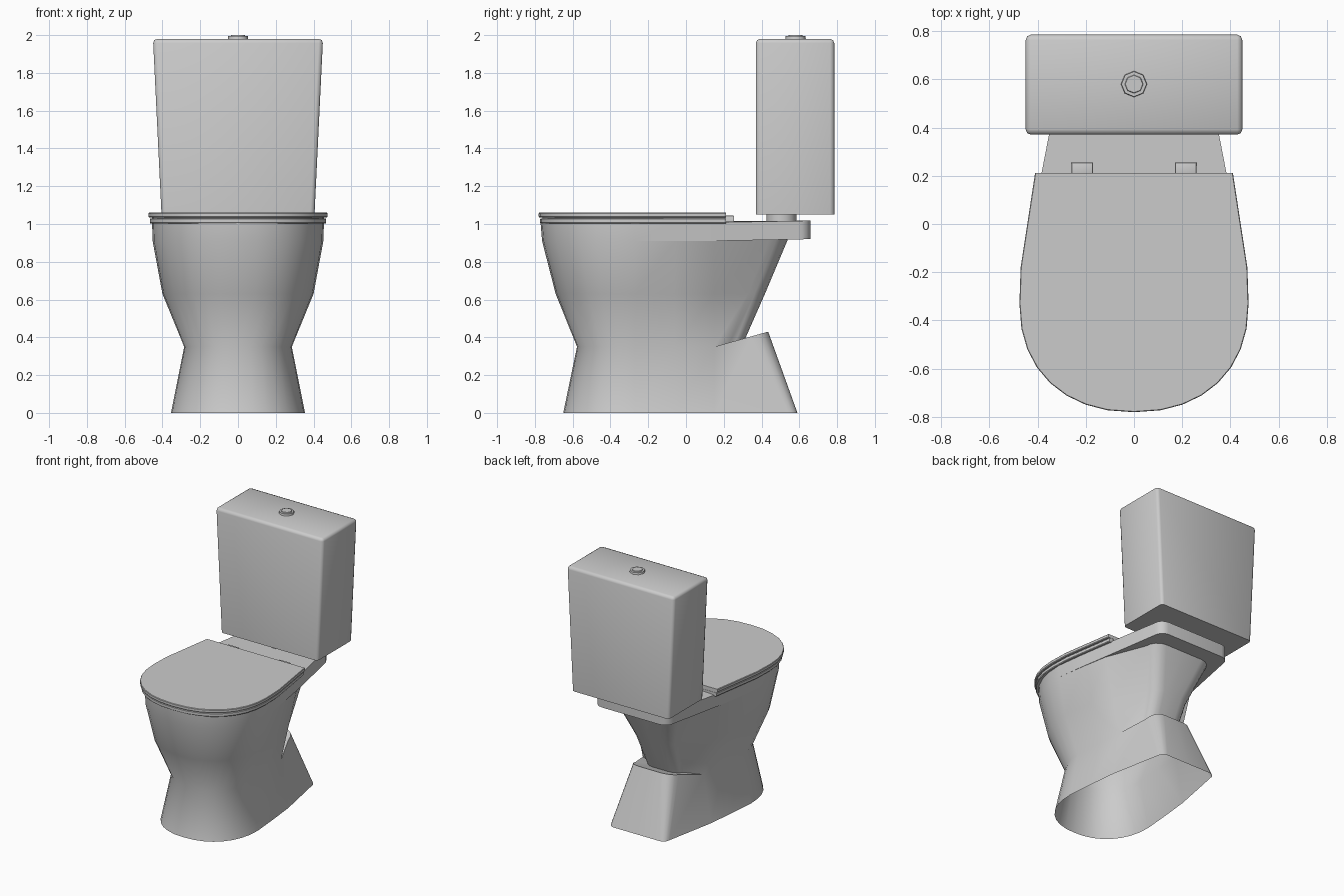
import bpy, bmesh, math
from mathutils import Matrix

if "Cube" in bpy.data.objects:
    bpy.data.objects.remove(bpy.data.objects["Cube"])


def finish(name, bm, angle=38):
    bmesh.ops.remove_doubles(bm, verts=bm.verts, dist=0.0005)
    bmesh.ops.recalc_face_normals(bm, faces=bm.faces)
    me = bpy.data.meshes.new(name)
    bm.to_mesh(me)
    bm.free()
    ob = bpy.data.objects.new(name, me)
    bpy.context.collection.objects.link(ob)
    bpy.ops.object.select_all(action='DESELECT')
    ob.select_set(True)
    bpy.context.view_layer.objects.active = ob
    bpy.ops.object.shade_smooth_by_angle(angle=math.radians(angle))
    return ob


def front_arc(w, yf, yc, n=9, p=0.9):
    pts = []
    for i in range(n):
        a = math.pi / 2 * i / (n - 1)
        pts.append((w * max(math.sin(a), 0) ** p,
                    yc - (yc - yf) * max(math.cos(a), 0) ** p))
    return pts


def mirror_ring(half):
    # half runs from the front centre round +x to the back centre
    return half + [(-p[0],) + tuple(p[1:]) for p in half[-2:0:-1]]


def loft(bm, rings, cap_start=False, cap_end=True):
    vs = [[bm.verts.new(p) for p in r] for r in rings]
    n = len(vs[0])
    for a, b in zip(vs, vs[1:]):
        for i in range(n):
            j = (i + 1) % n
            bm.faces.new((a[i], a[j], b[j], b[i]))
    if cap_start:
        bm.faces.new(vs[0])
    if cap_end:
        bm.faces.new(vs[-1])


def body_ring(w, yf, wm, wb, yb, r, zf, zb, yc=-0.27, ym=0.15):
    half = front_arc(w, yf, yc)
    half += [(w * 0.55 + wm * 0.45, (yc + ym) / 2), (wm, ym)]
    for i in range(5):
        a = math.pi / 2 * i / 4
        half.append((wb - r + r * math.cos(a), yb - r + r * math.sin(a)))
    half.append((0, yb))
    out = []
    for x, y in half:
        t = min(max((y - ym) / (yb - ym), 0), 1)
        out.append((x, y, zf + (zb - zf) * t))
    return mirror_ring(out)


# pedestal bowl with notched back and rear shelf, open underneath
bm = bmesh.new()
loft(bm, [
    body_ring(0.355, -0.650, 0.315, 0.240, 0.590, 0.05, 0.00, 0.00),
    body_ring(0.285, -0.577, 0.255, 0.180, 0.435, 0.09, 0.35, 0.43),
    body_ring(0.285, -0.577, 0.255, 0.140, 0.310, 0.08, 0.35, 0.385),
    body_ring(0.400, -0.690, 0.320, 0.165, 0.420, 0.09, 0.63, 0.635),
    body_ring(0.452, -0.762, 0.385, 0.260, 0.540, 0.10, 0.91, 0.92),
    body_ring(0.452, -0.762, 0.390, 0.310, 0.660, 0.07, 0.91, 0.92),
    body_ring(0.455, -0.770, 0.395, 0.310, 0.660, 0.07, 1.008, 1.018),
])
finish("pedestal_bowl", bm)

# seat and lid share one outline
for name, grow, z0, z1 in (("seat", -0.008, 1.002, 1.030), ("lid", 0.0, 1.034, 1.060)):
    def outline(z, d):
        half = front_arc(0.475 + d, -0.78 - d, -0.33)
        half += [(0.47 + d, -0.18), (0.41 + d, 0.212), (0, 0.212)]
        return mirror_ring([(x, y, z) for x, y in half])
    bm = bmesh.new()
    loft(bm, [outline(z0, grow - 0.004), outline(z0 + 0.005, grow),
              outline(z1 - 0.004, grow), outline(z1, grow - 0.003)], cap_start=True)
    finish(name, bm, 30)

# thin spacer between seat and lid
bm = bmesh.new()
half = front_arc(0.455, -0.76, -0.33) + [(0.45, -0.18), (0.395, 0.21), (0, 0.21)]
loft(bm, [mirror_ring([(x, y, z) for x, y in half]) for z in (1.028, 1.036)],
     cap_start=True)
finish("seat_spacer", bm, 30)


def box(bm, cx, cy, cz, sx, sy, sz):
    m = Matrix.Translation((cx, cy, cz)) @ Matrix.Diagonal((sx, sy, sz, 1))
    return bmesh.ops.create_cube(bm, size=1, matrix=m)["verts"]


# hinges
for side, label in ((-1, "left"), (1, "right")):
    bm = bmesh.new()
    box(bm, side * 0.214, 0.225, 1.026, 0.09, 0.06, 0.038)
    edges = [e for e in bm.edges if min(v.co.z for v in e.verts) > 1.03]
    bmesh.ops.bevel(bm, geom=edges, offset=0.008, segments=2, affect='EDGES', profile=0.5)
    finish(label + "_hinge", bm)

# tank, tapering in width towards the bottom
bm = bmesh.new()
verts = box(bm, 0, 0.5775, 1.515, 0.90, 0.415, 0.93)
for v in verts:
    if v.co.z < 1.5:
        v.co.x *= 0.405 / 0.45
edges = [e for e in bm.edges if max(v.co.z for v in e.verts) > 1.5]
bmesh.ops.bevel(bm, geom=edges, offset=0.022, segments=2, affect='EDGES', profile=0.5)
finish("tank", bm, 50)


def cylinder(name, y, r1, r2, z0, z1, sides, angle=30):
    bm = bmesh.new()
    bmesh.ops.create_cone(bm, cap_ends=True, segments=sides, radius1=r1, radius2=r2,
                          depth=z1 - z0, matrix=Matrix.Translation((0, y, (z0 + z1) / 2)))
    finish(name, bm, angle)


# tank outlet, flush button collar and button
cylinder("tank_outlet", 0.505, 0.08, 0.08, 1.01, 1.055, 16)
cylinder("button_collar", 0.58, 0.055, 0.052, 1.975, 1.994, 8, 50)
cylinder("flush_button", 0.58, 0.040, 0.036, 1.99, 2.0, 8, 50)
